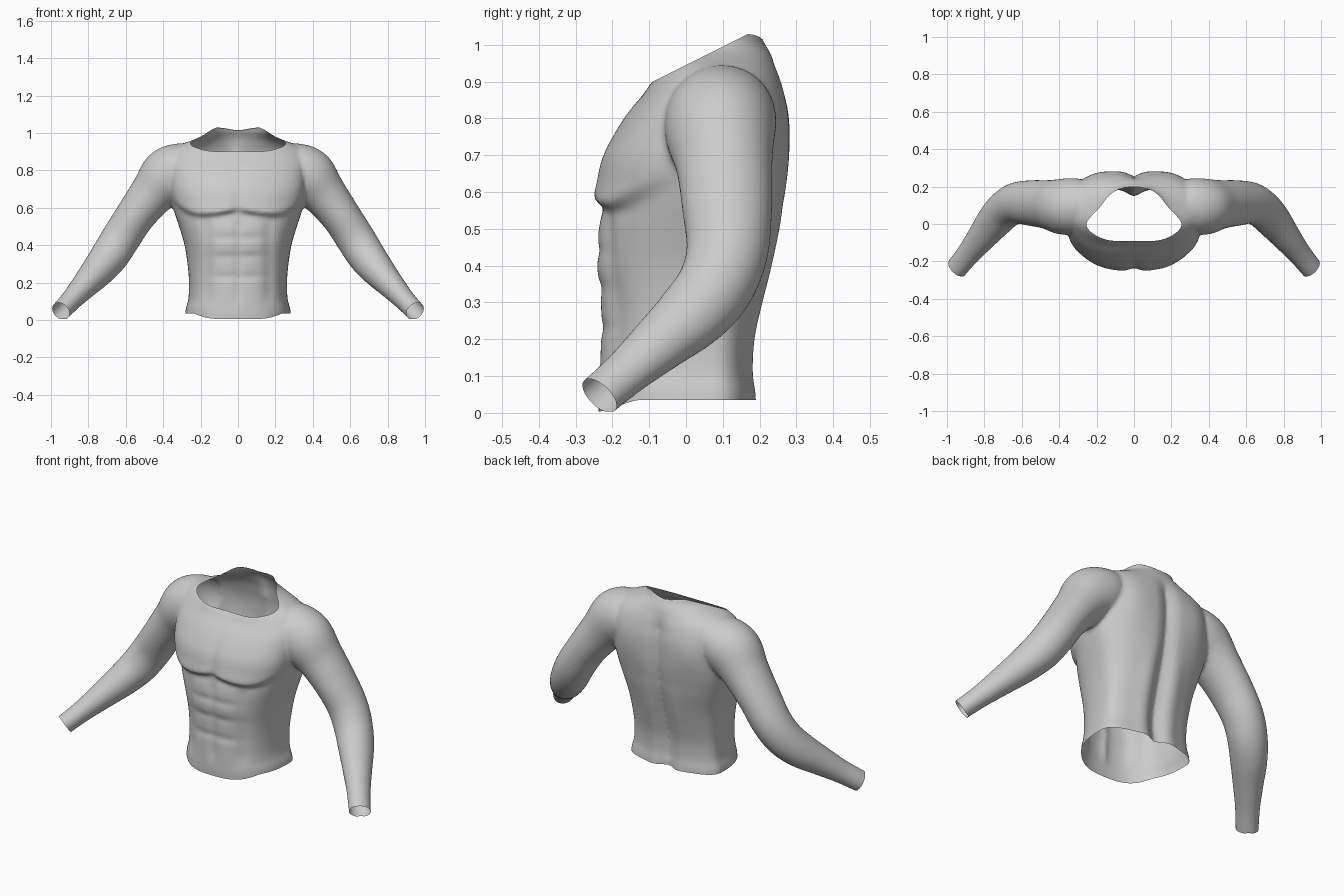
import bpy, bmesh, math
from mathutils import Vector

if "Cube" in bpy.data.objects:
    bpy.data.objects.remove(bpy.data.objects["Cube"])

SEG = 96


def g(a, w):
    return math.exp(-(a / w) ** 2)


def step(t):
    t = min(1, max(0, t))
    return t * t * (3 - 2 * t)


def spline(rows, n):
    """Smooth curve through rows of numbers, n samples per span."""
    v = [Vector(r) for r in rows]
    v = [2 * v[0] - v[1]] + v + [2 * v[-1] - v[-2]]
    out = []
    for i in range(1, len(v) - 2):
        a, b, c, d = v[i - 1:i + 3]
        for k in range(n):
            t = k / n
            out.append(0.5 * (2 * b + (c - a) * t + (2 * a - 5 * b + 4 * c - d) * t * t
                              + (3 * b - a - 3 * c + d) * t ** 3))
    return out + [v[-2]]


def loft(bm, rings):
    """Closed skin over a list of point rings."""
    vs = [[bm.verts.new(p) for p in ring] for ring in rings]
    for r0, r1 in zip(vs, vs[1:]):
        for i in range(SEG):
            j = (i + 1) % SEG
            bm.faces.new((r0[i], r0[j], r1[j], r1[i]))
    bm.faces.new(vs[0][::-1])
    bm.faces.new(vs[-1])


def front_relief(ax, z):
    # chest with a firm lower edge
    low = 0.56 + (ax - 0.2) ** 2 * (3.5 if ax > 0.2 else 0.7)
    d = 0.036 * step((z - low) / 0.035 + 0.5) * max(0, 1 - max(0, z - low) / 0.28)
    d *= 1 - 0.45 * g(ax, 0.03)
    # abdomen grooves
    belly = step((0.56 - z) / 0.06) * step((z - 0.05) / 0.1)
    d -= belly * (0.010 * g(ax, 0.02) + 0.010 * g(ax - 0.165, 0.03))
    for zk in (0.23, 0.34, 0.44):
        d -= 0.008 * belly * g(z - zk, 0.018) * g(ax - 0.06, 0.08)
    # collar bones
    d += 0.008 * g(z - 0.885 - 0.1 * ax, 0.02) * g(ax - 0.15, 0.1)
    return d


def back_relief(ax, z):
    # spine furrow, long back muscles and shoulder blades
    d = -0.028 * g(ax, 0.04) * step((0.98 - z) / 0.15)
    d += 0.010 * g(ax - 0.09, 0.045) * step((0.6 - z) / 0.25)
    d += 0.010 * g(ax - 0.2, 0.08) * g(z - 0.76, 0.11)
    return d


# torso: height, half width, front y, back y
TORSO = [(-0.05, 0.285, -0.235, 0.185), (0.03, 0.280, -0.238, 0.182), (0.1, 0.266, -0.236, 0.175),
         (0.2, 0.262, -0.233, 0.180), (0.3, 0.270, -0.233, 0.202), (0.4, 0.286, -0.243, 0.228),
         (0.5, 0.315, -0.238, 0.254), (0.56, 0.335, -0.224, 0.265), (0.62, 0.352, -0.216, 0.275),
         (0.7, 0.368, -0.206, 0.282), (0.8, 0.372, -0.162, 0.281), (0.87, 0.365, -0.112, 0.268),
         (0.91, 0.350, -0.082, 0.257), (0.94, 0.300, -0.072, 0.245), (0.965, 0.235, -0.070, 0.235),
         (0.99, 0.183, -0.070, 0.222), (1.02, 0.163, -0.070, 0.206), (1.12, 0.150, -0.070, 0.180)]


def torso_ring(row):
    z, hw, yf, yb = row
    mid, e = 0.07, 2 / (2.5 - 0.4 * step((z - 0.85) / 0.1))
    ring = []
    for i in range(SEG):
        a = 2 * math.pi * i / SEG
        c, s = math.cos(a), math.sin(a)
        x = hw * math.copysign(abs(c) ** e, c)
        h = abs(s) ** e
        if s < 0:
            y = mid - (mid - yf) * h - front_relief(abs(x), z) * step(h * 1.6)
        else:
            y = mid + (yb - mid) * h + back_relief(abs(x), z) * step(h * 1.6)
        ring.append((x, y, z))
    return ring


# arm: centre x, y, z, radius across, radius in depth
ARM = [(0.20, 0.105, 0.835, 0.100, 0.110), (0.29, 0.098, 0.812, 0.138, 0.145),
       (0.375, 0.093, 0.765, 0.152, 0.150), (0.46, 0.104, 0.672, 0.122, 0.131),
       (0.55, 0.112, 0.555, 0.106, 0.122), (0.625, 0.112, 0.440, 0.104, 0.111),
       (0.685, 0.080, 0.345, 0.101, 0.104), (0.745, 0.018, 0.268, 0.090, 0.098),
       (0.815, -0.070, 0.190, 0.073, 0.081), (0.885, -0.158, 0.113, 0.058, 0.066),
       (0.947, -0.235, 0.047, 0.053, 0.061), (1.00, -0.30, -0.01, 0.052, 0.060)]


def arm_rings(side):
    rows = spline(ARM, 8)
    rings = []
    for k, r in enumerate(rows):
        p = Vector(r[:3])
        t = (Vector(rows[min(k + 1, len(rows) - 1)][:3]) - Vector(rows[max(k - 1, 0)][:3])).normalized()
        v = Vector((0, 1, 0))
        v = (v - t * v.dot(t)).normalized()
        u = t.cross(v)
        ring = []
        for i in range(SEG):
            a = 2 * math.pi * i / SEG * side
            q = p + u * (r[3] * math.cos(a)) + v * (r[4] * math.sin(a))
            ring.append((q.x * side, q.y, q.z))
        rings.append(ring)
    return rings


# solid torso and arms fused into one skin
bm = bmesh.new()
loft(bm, [torso_ring(r) for r in spline(TORSO, 8)])
for side in (1, -1):
    loft(bm, arm_rings(side))
bmesh.ops.recalc_face_normals(bm, faces=bm.faces)
me = bpy.data.meshes.new("torso_and_arms")
bm.to_mesh(me)
bm.free()
body = bpy.data.objects.new("torso_and_arms", me)
bpy.context.collection.objects.link(body)

remesh = body.modifiers.new("fuse", 'REMESH')
remesh.mode = 'VOXEL'
remesh.voxel_size = 0.0095
soft = body.modifiers.new("soften", 'SMOOTH')
soft.factor = 0.5
soft.iterations = 7
deps = bpy.context.evaluated_depsgraph_get()
skin = bpy.data.meshes.new_from_object(body.evaluated_get(deps))
body.modifiers.clear()
body.data = skin

# open neck, waist and wrists
bm = bmesh.new()
bm.from_mesh(skin)
cuts = [((0, -0.07, 0.91), (0, -0.447, 0.894)), ((0, 0, 0.004), (0, 0, -1))]
cuts += [((s * 0.947, -0.235, 0.047), (s * 0.53, -0.64, -0.56)) for s in (1, -1)]
for co, no in cuts:
    bmesh.ops.bisect_plane(bm, geom=bm.verts[:] + bm.edges[:] + bm.faces[:], dist=1e-5,
                           plane_co=co, plane_no=no, clear_outer=True)
for v in bm.verts:
    # hem rises toward the sides and back; nape dips at the middle
    if abs(v.co.x) < 0.4 and v.co.z < 0.15:
        v.co.z += (1 - v.co.z / 0.15) * 0.032 * step((v.co.y + 0.24) / 0.12)
    if v.co.z > 0.98 and v.co.y > 0.1:
        v.co.z = min(v.co.z, 1.03 - 0.015 * g(v.co.x, 0.07))
bm.to_mesh(skin)
bm.free()

# single grey colour and smooth shading
grey = bpy.data.materials.new("light_grey")
grey.diffuse_color = (0.604, 0.604, 0.604, 1)
grey.use_nodes = True
grey.node_tree.nodes["Principled BSDF"].inputs["Base Color"].default_value = grey.diffuse_color
skin.materials.clear()
skin.materials.append(grey)
for p in skin.polygons:
    p.use_smooth = True
    p.material_index = 0
skin.name = "torso_and_arms_skin"
